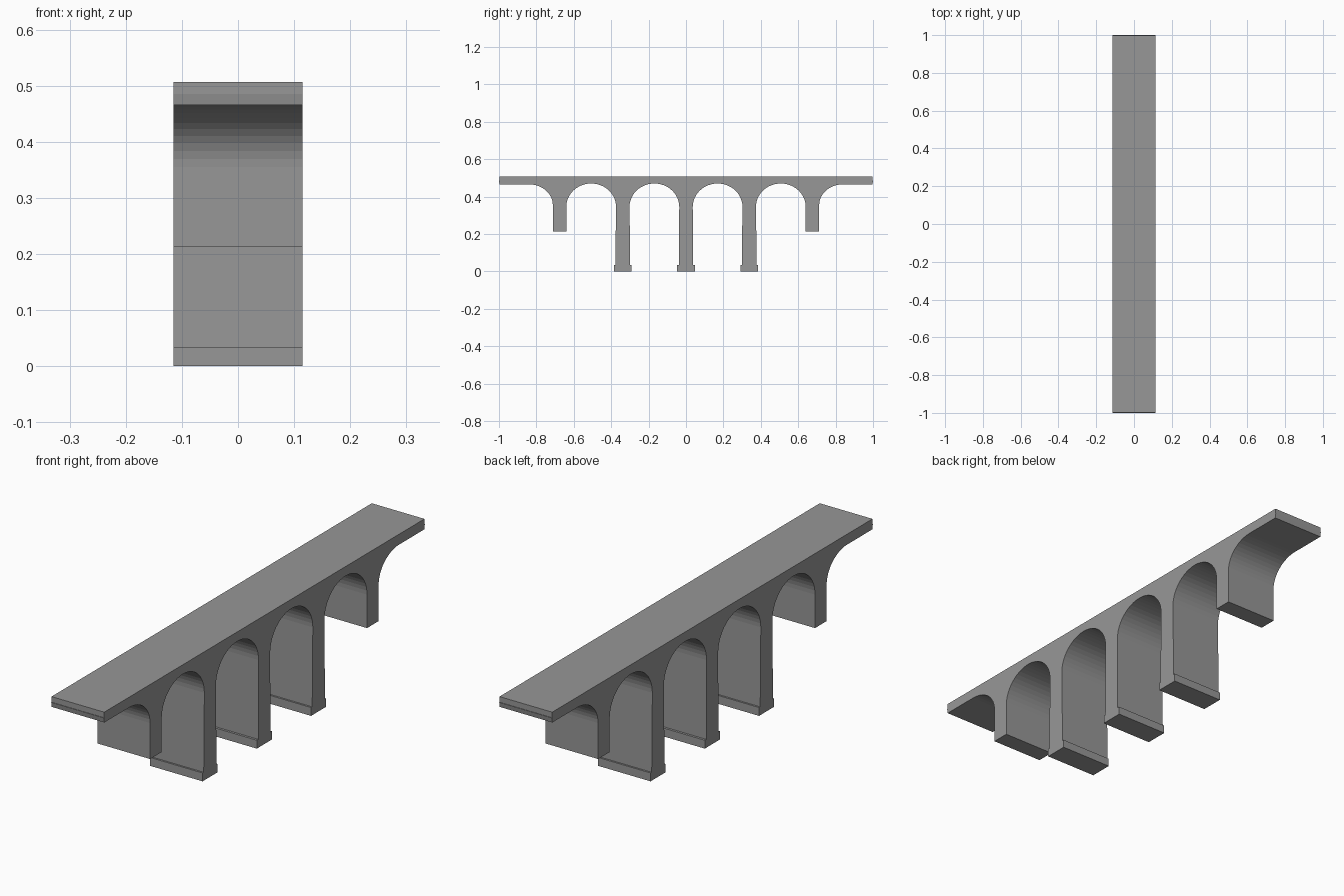
import bpy, bmesh, math

if "Cube" in bpy.data.objects:
    bpy.data.objects.remove(bpy.data.objects["Cube"])

HALF_W = 0.115      # half width of the viaduct
SEGS = 24           # segments per full arch
SPRING, CROWN = 0.345, 0.47

stone = bpy.data.materials.new("dark_stone")
stone.diffuse_color = (0.31, 0.31, 0.31, 1)
stone.use_nodes = True
stone.node_tree.nodes["Principled BSDF"].inputs["Base Color"].default_value = stone.diffuse_color


def extrude_profile(name, pts, half_w=HALF_W):
    """Solid from a (y, z) outline, extruded across x."""
    bm = bmesh.new()
    face = bm.faces.new([bm.verts.new((-half_w, y, z)) for y, z in pts])
    ext = bmesh.ops.extrude_face_region(bm, geom=[face])
    verts = [g for g in ext["geom"] if isinstance(g, bmesh.types.BMVert)]
    bmesh.ops.translate(bm, verts=verts, vec=(2 * half_w, 0, 0))
    bmesh.ops.recalc_face_normals(bm, faces=bm.faces)
    mesh = bpy.data.meshes.new(name)
    bm.to_mesh(mesh)
    bm.free()
    mesh.materials.append(stone)
    obj = bpy.data.objects.new(name, mesh)
    bpy.context.collection.objects.link(obj)
    return obj


def arch(y0, y1, z0, z1, a0, a1, n):
    """Points of an elliptical arch spanning y0..y1, angles in degrees."""
    c, r = (y0 + y1) / 2, (y1 - y0) / 2
    out = []
    for i in range(n + 1):
        a = math.radians(a0 + (a1 - a0) * i / n)
        out.append((c + r * math.cos(a), z0 + (z1 - z0) * math.sin(a)))
    return out


# piers: centre, half width at top, half width at foot, foot height
piers = [(-0.676, 0.036, 0.036, 0.213), (-0.338, 0.036, 0.040, 0.03),
         (0.0, 0.036, 0.038, 0.03), (0.338, 0.036, 0.040, 0.03),
         (0.676, 0.036, 0.036, 0.213)]

# arcade: half arch at each end, piers and full arches between
outline = [(-1, 0.485), (-0.997, 0.466)]
outline += arch(-0.97, -0.712, 0.355, 0.466, 90, 0, SEGS // 2)
for i, (c, top, foot, z) in enumerate(piers):
    outline += [(c - foot, z), (c + foot, z)]
    if i < len(piers) - 1:
        nc, nt = piers[i + 1][:2]
        outline += arch(c + top, nc - nt, SPRING, CROWN, 180, 0, SEGS)
outline += arch(0.712, 0.97, 0.355, 0.466, 180, 90, SEGS // 2)
outline += [(0.997, 0.466), (1, 0.485)]
extrude_profile("arcade", outline)

# deck slab
extrude_profile("deck", [(-0.998, 0.484), (0.998, 0.484), (0.998, 0.507), (-0.998, 0.507)])

# footings under the three tall piers
for label, c in (("front", -0.338), ("middle", 0.0), ("back", 0.338)):
    extrude_profile(label + "_pier_footing",
                    [(c - 0.047, 0), (c + 0.047, 0), (c + 0.047, 0.033), (c - 0.047, 0.033)])
